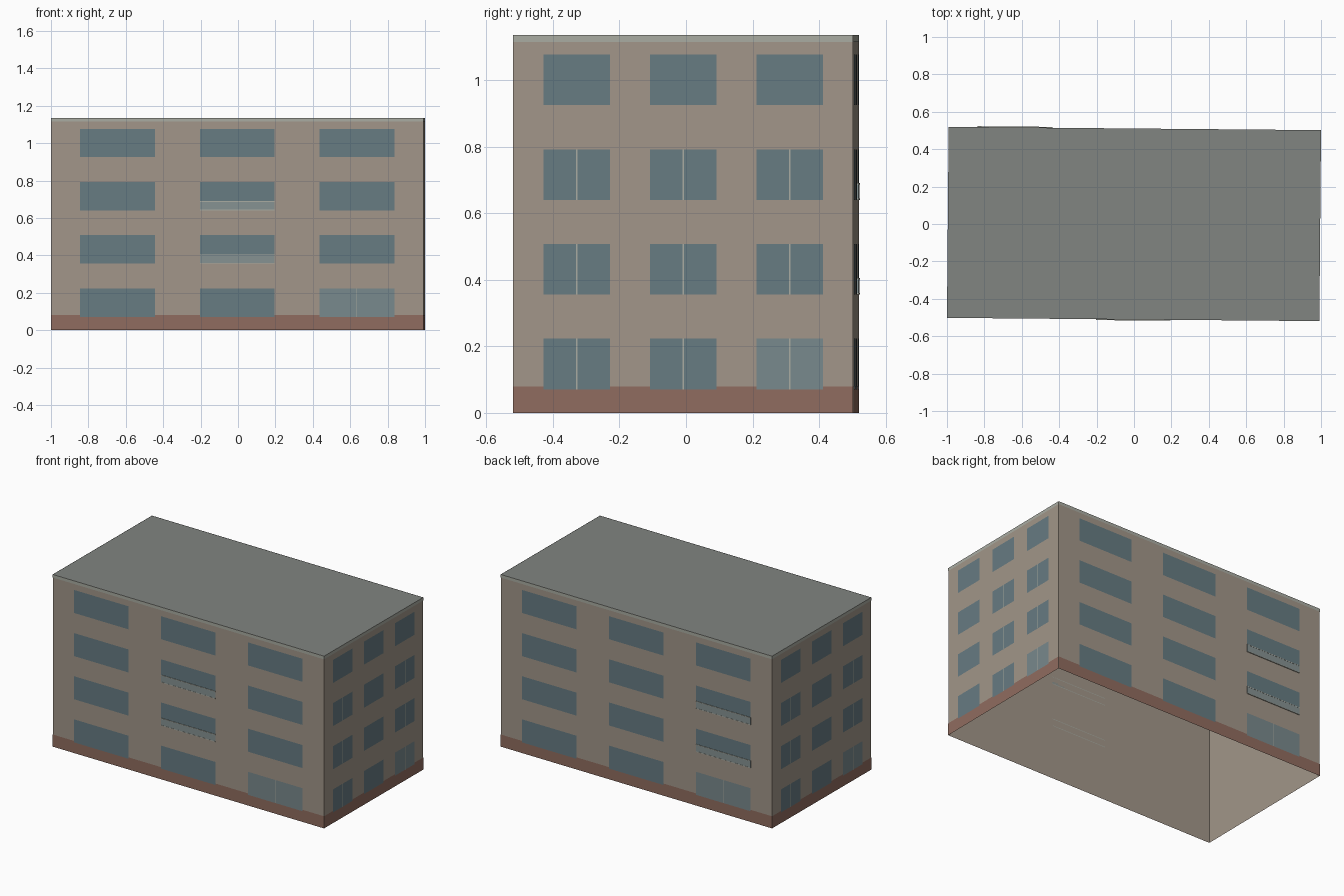
import bpy, bmesh, math
from mathutils import Matrix, Vector

if "Cube" in bpy.data.objects:
    bpy.data.objects.remove(bpy.data.objects["Cube"])

L, D, H = 0.9955, 0.5105, 1.135      # half length, half depth, height
TILT = Matrix.Rotation(math.radians(-0.5), 4, 'Z')


def material(name, rgb):
    m = bpy.data.materials.new(name)
    m.diffuse_color = (*rgb, 1)
    m.use_nodes = True
    m.node_tree.nodes["Principled BSDF"].inputs["Base Color"].default_value = m.diffuse_color
    return m


WALL = material("wall_plaster", (0.36, 0.305, 0.25))
BASE = material("base_brick", (0.28, 0.15, 0.115))
TRIM = material("trim", (0.40, 0.41, 0.36))
ROOF = material("roof_felt", (0.22, 0.235, 0.22))
GLASS = material("window_glass", (0.135, 0.20, 0.225))
DOOR = material("door_glass", (0.19, 0.25, 0.265))
PANEL = material("balcony_panel", (0.24, 0.29, 0.29))


def build(name, mat, rects, frame):
    """Flat rectangles (u0, u1, z0, z1, out) on a facade; out is the offset from the wall."""
    bm = bmesh.new()
    for u0, u1, z0, z1, out in rects:
        pts = ((u0, z0), (u1, z0), (u1, z1), (u0, z1))
        bm.faces.new([bm.verts.new(frame @ Vector((u, -out, z))) for u, z in pts])
    finish(name, mat, bm)


def build_boxes(name, mat, rects, frame):
    """Thin boxes standing on the wall with the given projection."""
    bm = bmesh.new()
    for u0, u1, z0, z1, out in rects:
        m = Matrix.Translation(((u0 + u1) / 2, -out / 2, (z0 + z1) / 2)) @ \
            Matrix.Diagonal((u1 - u0, out, z1 - z0, 1))
        bmesh.ops.create_cube(bm, size=1, matrix=frame @ m)
    finish(name, mat, bm)


def finish(name, mat, bm):
    me = bpy.data.meshes.new(name)
    bm.to_mesh(me)
    bm.free()
    me.materials.append(mat)
    bpy.context.collection.objects.link(bpy.data.objects.new(name, me))


def facade(side, angle, half, dist, pitch, width, balcony_col, mullions):
    frame = TILT @ Matrix.Rotation(math.radians(angle), 4, 'Z') @ Matrix.Translation((0, -dist, 0))
    # wall, brick base band and top trim
    build(side + "_wall", WALL, [(-half, half, 0, H, 0)], frame)
    build(side + "_base_band", BASE, [(-half, half, 0, 0.08, 0.001)], frame)
    build(side + "_top_trim", TRIM, [(-half, half, 1.115, H, 0.001)], frame)

    # windows, with the entrance at the lower right
    windows, door, bars, panels, rails = [], [], [], [], []
    for row in range(4):
        z0 = 0.071 + 0.2845 * row
        z1 = z0 + 0.152
        for col in (-1, 0, 1):
            c = col * pitch
            u0, u1 = c - width / 2, c + width / 2
            is_door = row == 0 and col == 1
            (door if is_door else windows).append((u0, u1, z0, z1, 0.002))
            if is_door or (mullions and row < 3):
                bars.append((c - 0.002, c + 0.002, z0, z1, 0.003))
            if col == balcony_col and row in (1, 2):
                panels.append((u0, u1, z0 + 0.004, z0 + 0.046, 0.004))
                rails += [(u0, u1, z0, z0 + 0.004, 0.005),
                          (u0, u1, z0 + 0.046, z0 + 0.05, 0.005)]
    build(side + "_windows", GLASS, windows, frame)
    build(side + "_door", DOOR, door, frame)
    build(side + "_mullions", TRIM, bars, frame)
    if panels:
        build_boxes(side + "_balcony_panels", PANEL, panels, frame)
        build_boxes(side + "_balcony_rails", TRIM, rails, frame)


facade("front", 0, L, D, 0.64, 0.4, 0, False)
facade("right", 90, D, L, 0.32, 0.2, None, True)
facade("back", 180, L, D, 0.64, 0.4, 1, False)
facade("left", 270, D, L, 0.32, 0.2, None, True)

# flat roof; the underside stays open
roof_frame = TILT @ Matrix.Translation((0, 0, H)) @ Matrix.Rotation(math.radians(-90), 4, 'X')
build("roof", ROOF, [(-L, L, -D, D, 0)], roof_frame)
